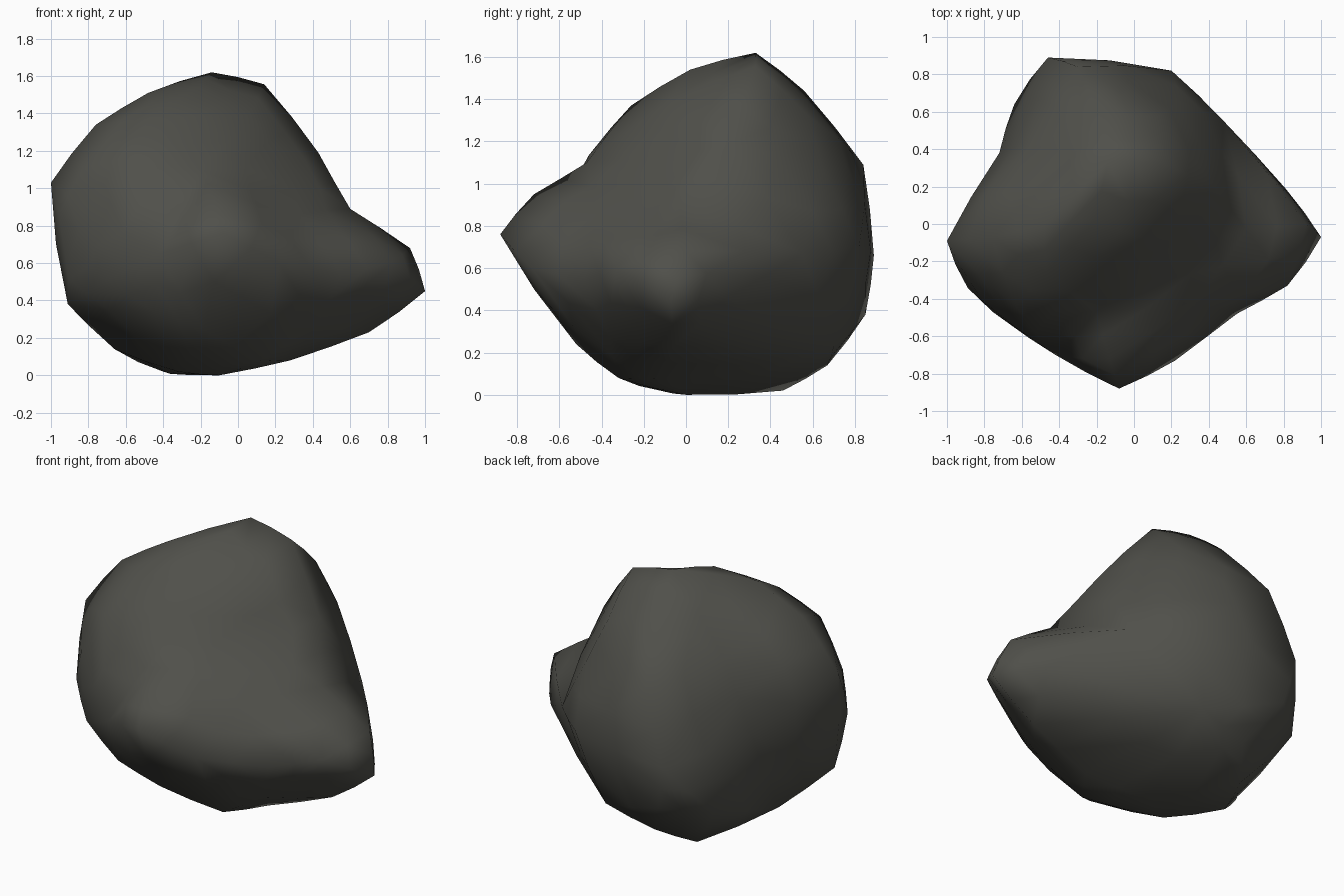
import bpy, bmesh
from mathutils import Vector

if "Cube" in bpy.data.objects:
    bpy.data.objects.remove(bpy.data.objects["Cube"])

# Corner points of the boulder (x, y, z), read from the outlines
POINTS = [
    (-1, -.09, 1.03), (1, -.07, .45), (-.08, -.88, .76), (-.46, .89, .66),
    (-.14, .33, 1.62), (-.1, 0, 0), (-.4, .46, .02), (.14, .33, 1.556),
    (.48, .55, .67), (.2, .82, .7), (-.3, .84, 1.09), (-.18, .56, 1.44),
    (.14, .58, 1.32), (.24, .65, 1.06), (.92, 0, .68), (.81, .19, .46),
    (.7, -.06, .23), (.12, -.32, .08), (.28, -.1, .08), (-.18, -.52, .24),
    (-.45, -.55, .34), (-.7, -.51, .51), (-.89, -.34, .66), (-.8, -.42, .88),
    (-.76, -.07, 1.34), (-.48, -.01, 1.51), (-.21, .02, 1.54), (-.47, -.26, 1.37),
    (-.63, -.44, 1.16), (-.91, -.18, .38), (-.66, .02, .14), (-.25, .67, .14),
    (-.4, .85, .38), (-.64, .64, .34), (.07, .7, .23), (.42, -.36, .27),
    (.82, -.33, .6), (.6, -.03, .89), (.43, .2, 1.19), (-.13, -.72, .95),
    (.22, -.73, .6), (-.42, -.7, .65), (.55, -.48, .54),
    (-.72, .38, .75), (-.56, .42, 1.2), (.33, -.42, .86),
    (.27, -.12, 1.11), (.06, -.08, 1.39), (-.2, -.47, 1.1), (-.32, -.12, .02),
]
CENTRE = Vector((-.05, 0, .75))
ROUNDING = 0.3

# Skin the points: hull of their directions on a sphere, then move them out
bm = bmesh.new()
target = []
for p in POINTS:
    v = bm.verts.new((Vector(p) - CENTRE).normalized())
    target.append((v.co.copy(), Vector(p)))
bmesh.ops.convex_hull(bm, input=bm.verts[:])
for v in bm.verts:
    v.co = min(target, key=lambda t: (t[0] - v.co).length_squared)[1]
bmesh.ops.recalc_face_normals(bm, faces=bm.faces[:])
bm.normal_update()

# Curved edge midpoints, following the surface normals
mids = []
for e in bm.edges:
    a, b = e.verts
    d = b.co - a.co
    bulge = (d.dot(b.normal) * b.normal - d.dot(a.normal) * a.normal) / 8
    mids.append(((a.co + b.co) / 2, bulge * ROUNDING))
bmesh.ops.subdivide_edges(bm, edges=bm.edges[:], cuts=1, use_grid_fill=True)
for v in bm.verts:
    mid, bulge = min(mids, key=lambda m: (m[0] - v.co).length_squared)
    if (mid - v.co).length < 1e-4:
        v.co = mid + bulge

# Stand on the ground
low = min(v.co.z for v in bm.verts)
for v in bm.verts:
    v.co.z -= low
for f in bm.faces:
    f.smooth = True

mesh = bpy.data.meshes.new("boulder")
bm.to_mesh(mesh)
bm.free()
boulder = bpy.data.objects.new("boulder", mesh)
bpy.context.collection.objects.link(boulder)

stone = bpy.data.materials.new("dark grey stone")
stone.diffuse_color = (0.08, 0.08, 0.069, 1)
stone.use_nodes = True
stone.node_tree.nodes["Principled BSDF"].inputs["Base Color"].default_value = stone.diffuse_color
mesh.materials.append(stone)
